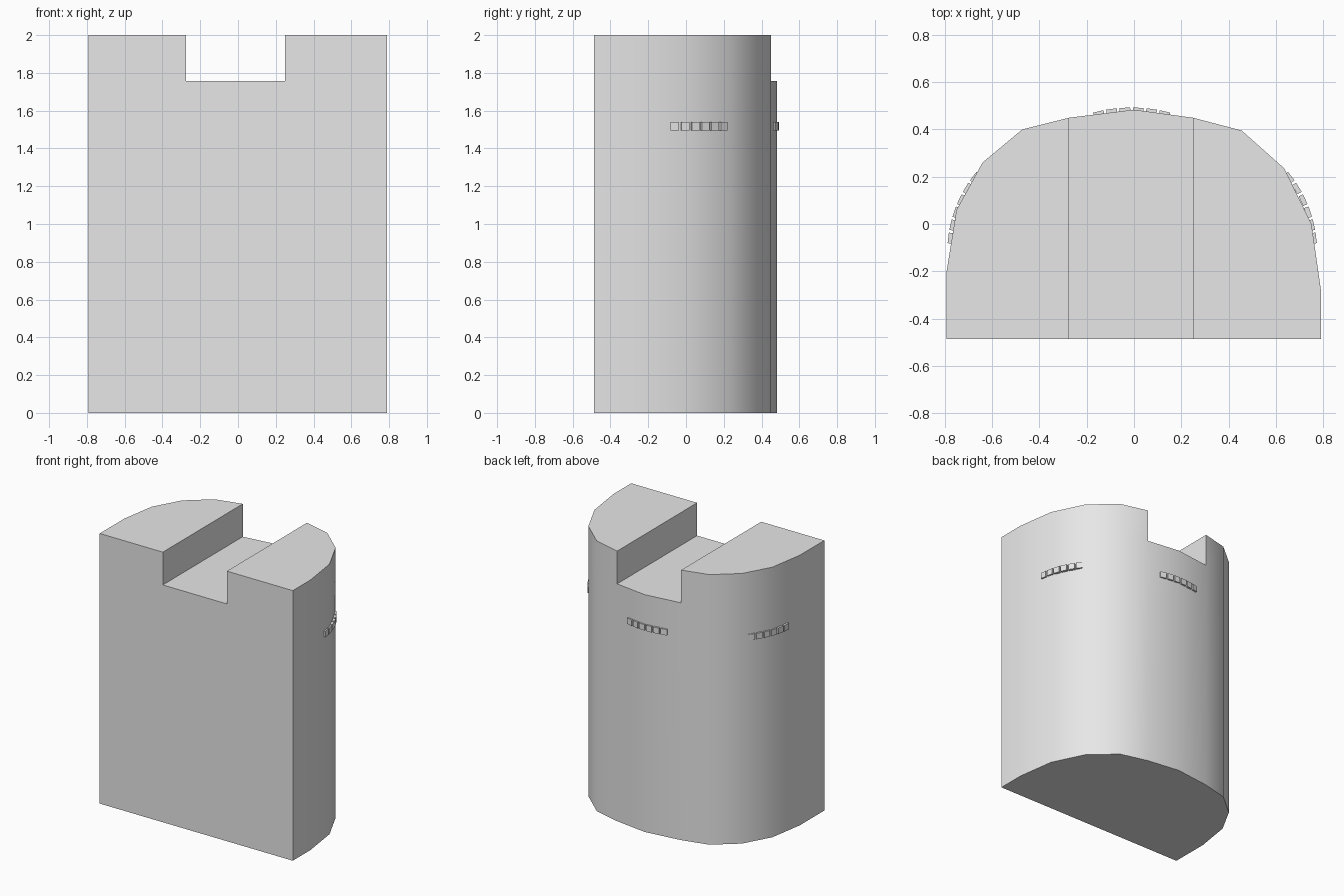
import bpy, bmesh, math
from mathutils import Matrix, Vector

if "Cube" in bpy.data.objects:
    bpy.data.objects.remove(bpy.data.objects["Cube"])

grey = bpy.data.materials.new("light_grey")
grey.diffuse_color = (0.8, 0.8, 0.8, 1)
grey.use_nodes = True
grey.node_tree.nodes["Principled BSDF"].inputs["Base Color"].default_value = grey.diffuse_color

BASE, TOP = 1.757, 2.0
NL, NR, FRONT = -0.275, 0.25, -0.487


def add_object(name, bm):
    bmesh.ops.recalc_face_normals(bm, faces=bm.faces)
    me = bpy.data.meshes.new(name)
    bm.to_mesh(me)
    bm.free()
    me.materials.append(grey)
    ob = bpy.data.objects.new(name, me)
    bpy.context.collection.objects.link(ob)
    return ob


# D-shaped outline, counter-clockwise, with corners where the notch cuts it
outline = [(-0.792, FRONT), (NL, FRONT), (NR, FRONT), (0.79, FRONT),
           (0.79, -0.28), (0.75, 0.0), (0.635, 0.235), (0.455, 0.395),
           (NR, 0.449), (0, 0.483), (NL, 0.449), (-0.472, 0.40),
           (-0.64, 0.26), (-0.75, 0.06), (-0.792, -0.2)]

# body: solid up to the notch floor, then both side blocks raised
bm = bmesh.new()
base = bm.faces.new([bm.verts.new((x, y, 0)) for x, y in outline])
n = len(outline)
top = [bm.verts.new((x, y, BASE)) for x, y in outline]
low = list(base.verts)
for i in range(n):
    j = (i + 1) % n
    bm.faces.new((low[i], low[j], top[j], top[i]))
bm.faces.new((top[1], top[2], top[8], top[9], top[10]))      # notch floor
for ids in ([0, 1, 10, 11, 12, 13, 14], [2, 3, 4, 5, 6, 7, 8]):
    ring = [top[i] for i in ids]
    cap = [bm.verts.new((v.co.x, v.co.y, TOP)) for v in ring]
    bm.faces.new(cap)
    for i in range(len(ring)):
        j = (i + 1) % len(ring)
        bm.faces.new((ring[i], ring[j], cap[j], cap[i]))
body = add_object("notched_body", bm)
bpy.context.view_layer.objects.active = body
body.select_set(True)
bpy.ops.object.shade_smooth_by_angle(angle=math.radians(40))


# rows of six small raised blocks following the curved wall
def block_row(name, mid, facing, radius, pitch):
    bm = bmesh.new()
    centre = Vector((mid[0], mid[1], 1.518)) - radius * Vector(
        (math.cos(facing), math.sin(facing), 0))
    for k in range(6):
        a = facing + (k - 2.5) * pitch / radius
        m = (Matrix.Translation(centre) @ Matrix.Rotation(a, 4, 'Z')
             @ Matrix.Translation((radius - 0.01, 0, 0))
             @ Matrix.Diagonal((0.02, 0.045, 0.044, 1)))
        bmesh.ops.create_cube(bm, size=1, matrix=m)
    add_object(name, bm)


side = math.radians(22)
block_row("right_blocks", (0.735, 0.079), side, 0.53, 0.057)
block_row("left_blocks", (-0.75, 0.079), math.pi - side, 0.53, 0.057)
block_row("back_blocks", (-0.01, 0.492), math.pi / 2, 0.62, 0.057)
